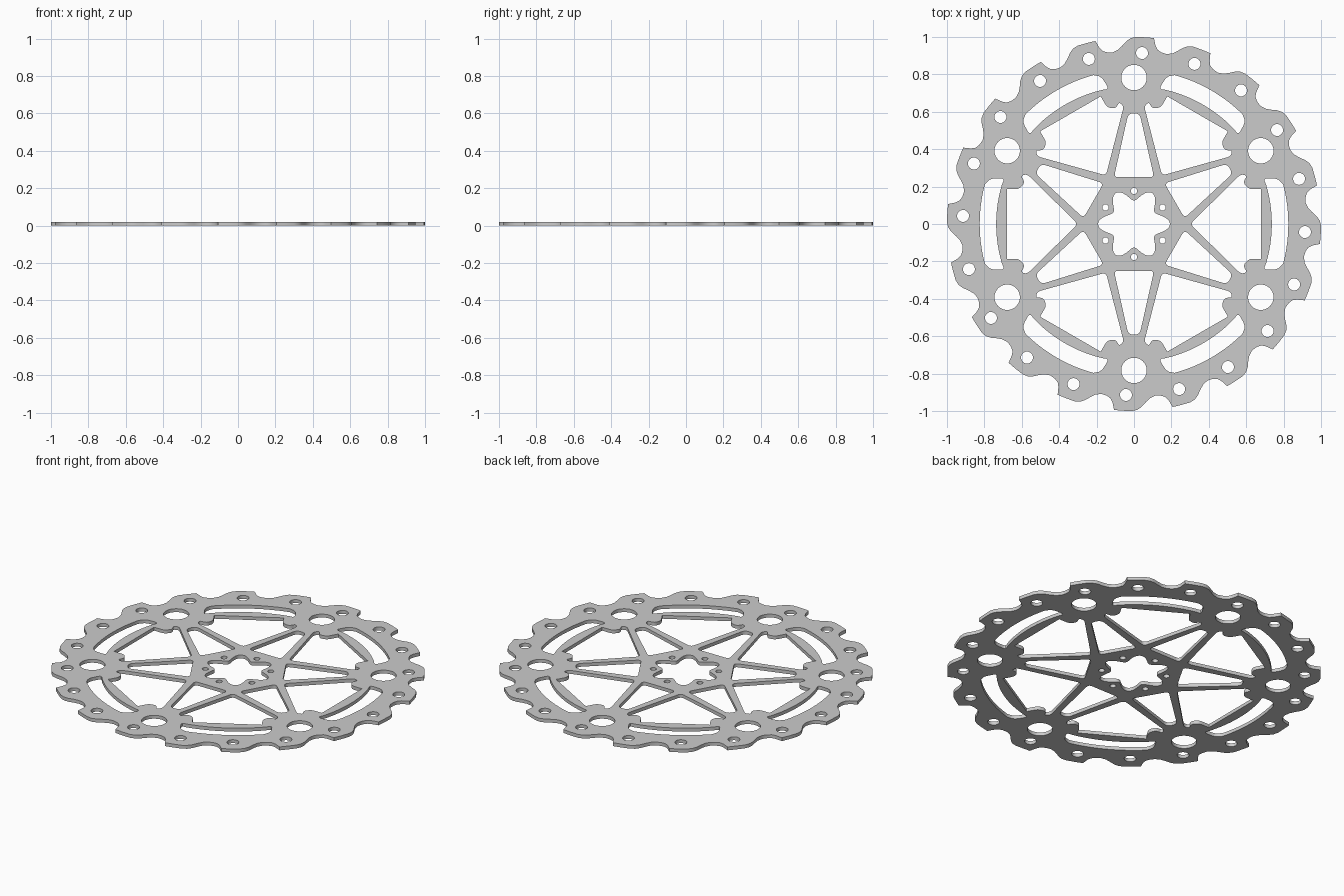
import bpy
from math import sin, cos, radians, pi, hypot
from mathutils import Vector

if "Cube" in bpy.data.objects:
    bpy.data.objects.remove(bpy.data.objects["Cube"])

THICK = 0.02
loops = []


def polar(r, deg):
    return Vector((r * cos(radians(deg)), r * sin(radians(deg))))


def rotated(pts, deg):
    c, s = cos(radians(deg)), sin(radians(deg))
    return [Vector((p[0] * c - p[1] * s, p[0] * s + p[1] * c)) for p in pts]


def circle(center, r, n=32):
    return [Vector(center) + polar(r, 360 * i / n) for i in range(n)]


def rounded(corners, steps=6):
    """Closed outline from (x, y, fillet length) corners."""
    out = []
    n = len(corners)
    for i, (x, y, f) in enumerate(corners):
        p = Vector((x, y))
        if f == 0:
            out.append(p)
            continue
        a = Vector(corners[i - 1][:2]) - p
        b = Vector(corners[(i + 1) % n][:2]) - p
        a = p + a.normalized() * min(f, a.length * 0.49)
        b = p + b.normalized() * min(f, b.length * 0.49)
        for k in range(steps + 1):
            t = k / steps
            out.append(a * (1 - t) ** 2 + p * 2 * t * (1 - t) + b * t * t)
    return out


def mirror_y(half):
    """Append the half outline mirrored across the x axis."""
    return half + [(x, -y, f) for x, y, f in reversed(half) if abs(y) > 1e-6]


# Scalloped outer edge: 20 hooked teeth, (angle from tooth hole, radius)
tooth = [(-3.4, 1.0), (-0.7, 1.0), (2.2, 1.0), (3.8, 0.993), (5.2, 0.977),
         (6.6, 0.953), (8, 0.935), (9.8, 0.925), (11.6, 0.929), (13, 0.94),
         (13.8, 0.96)]
HOLE0 = -2.7
loops.append([polar(r, HOLE0 + 18 * k + a) for k in range(20) for a, r in tooth])

# Small rim holes
for k in range(20):
    loops.append(circle(polar(0.915, HOLE0 + 18 * k), 0.032, 24))

# Outline of a large window (between two lugs), pointing along +x
window = rounded(mirror_y([(0.30, 0, 0.025), (0.572, 0.267, 0.02), (0.604, 0.258, 0.015),
                           (0.583, 0.222, 0.02), (0.613, 0.187, 0.02), (0.68, 0.187, 0)]))
# Narrow window between the two spokes of one lug
spoke_gap = rounded(mirror_y([(0.25, 0.107, 0.025), (0.592, 0.03, 0.028)]))
# Curved slot in the rim
N = 12
outer = [(0.825 * cos(a), 0.825 * sin(a), 0) for a in
         [radians(-14.7 + 29.4 * i / N) for i in range(N + 1)]]
inner = [(0.737 * cos(a), 0.737 * sin(a), 0) for a in
         [radians(16.6 - 33.2 * i / N) for i in range(N + 1)]]
end = [(0.77, 0.243, 0.028), (0.692, 0.245, 0.028)]
slot = rounded(outer + end + inner + [(x, -y, f) for x, y, f in reversed(end)])

for k in range(6):
    a = 60 * k
    loops.append(rotated(window, a))
    loops.append(rotated(slot, a))
    loops.append(rotated(spoke_gap, a + 30))
    loops.append(circle(polar(0.783, a + 30), 0.068, 40))   # lug hole
    loops.append(circle(polar(0.176, a + 30), 0.017, 20))   # hub bolt hole

# Flower-shaped hub opening
loops.append([polar(0.159 + 0.033 * cos(radians(6 * d)), d) for d in range(0, 360, 3)])

# Filled and extruded plate
curve = bpy.data.curves.new("disc_plate", 'CURVE')
curve.dimensions = '2D'
curve.fill_mode = 'BOTH'
curve.extrude = THICK / 2
for pts in loops:
    s = curve.splines.new('POLY')
    s.points.add(len(pts) - 1)
    for sp, p in zip(s.points, pts):
        sp.co = (p[0], p[1], 0, 1)
    s.use_cyclic_u = True
disc = bpy.data.objects.new("disc_plate", curve)
bpy.context.collection.objects.link(disc)
disc.location.z = THICK / 2
bpy.context.view_layer.objects.active = disc
disc.select_set(True)
bpy.ops.object.convert(target='MESH')
bpy.ops.object.shade_smooth_by_angle(angle=radians(30))
